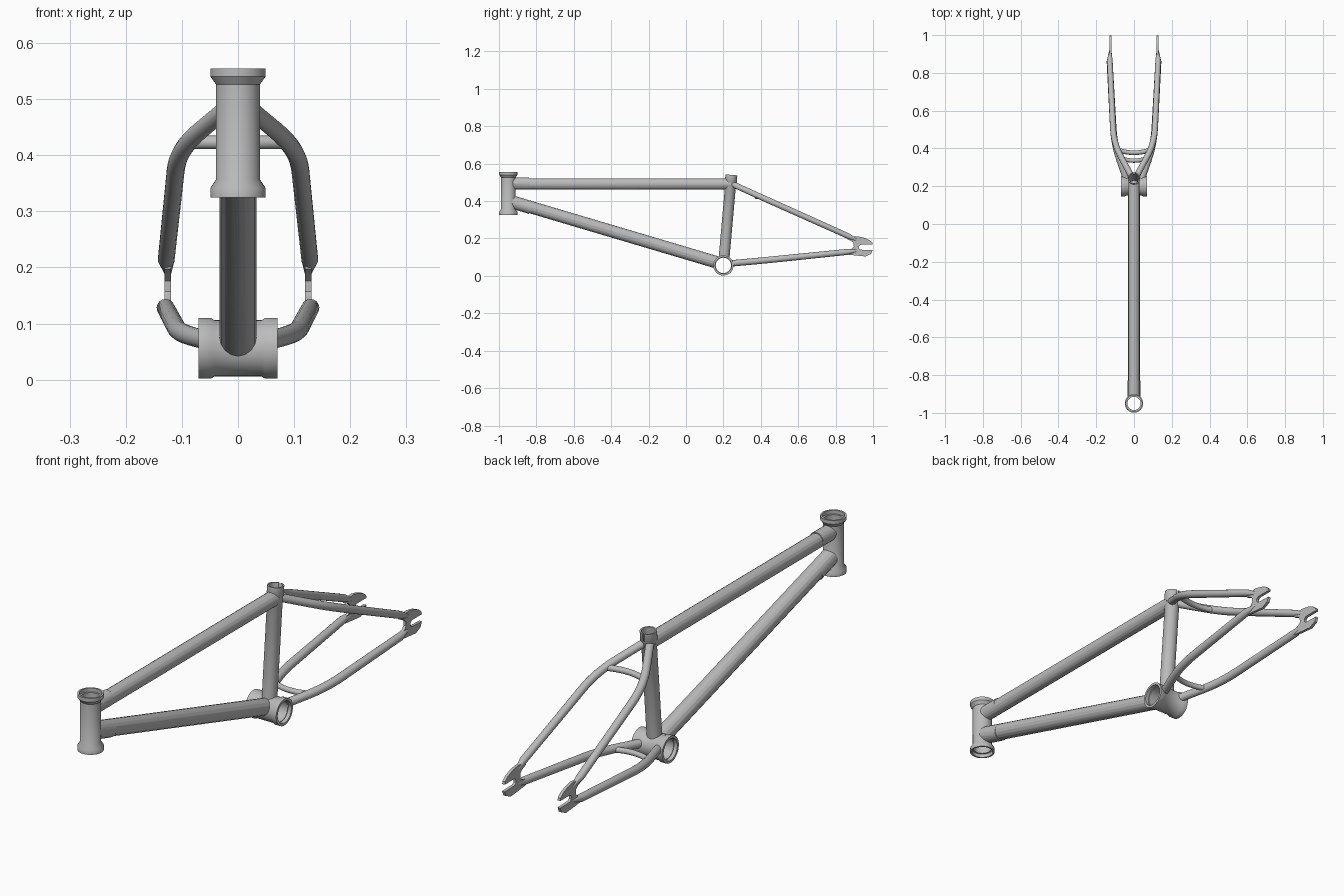
import bpy, bmesh, math
from mathutils import Vector, Matrix

if "Cube" in bpy.data.objects:
    bpy.data.objects.remove(bpy.data.objects["Cube"], do_unlink=True)

grey = bpy.data.materials.new("frame grey")
grey.use_nodes = True
grey.diffuse_color = (0.5, 0.5, 0.5, 1)
grey.node_tree.nodes["Principled BSDF"].inputs["Base Color"].default_value = (0.5, 0.5, 0.5, 1)
parts = []


def add(name, bm):
    bmesh.ops.remove_doubles(bm, verts=bm.verts, dist=0.0001)
    bmesh.ops.recalc_face_normals(bm, faces=bm.faces)
    me = bpy.data.meshes.new(name)
    bm.to_mesh(me)
    bm.free()
    me.materials.append(grey)
    ob = bpy.data.objects.new(name, me)
    bpy.context.collection.objects.link(ob)
    parts.append(ob)
    return ob


def between(a, b):
    """Matrix taking local z onto the line from a to b."""
    a, b = Vector(a), Vector(b)
    return Matrix.Translation(a) @ (b - a).to_track_quat('Z', 'Y').to_matrix().to_4x4()


def lathe(name, profile, matrix):
    """Hollow turned part from a closed (radius, height) outline."""
    bm = bmesh.new()
    vs = [bm.verts.new((r, 0, h)) for r, h in profile]
    es = [bm.edges.new((vs[i - 1], vs[i])) for i in range(len(vs))]
    bmesh.ops.spin(bm, geom=vs + es, cent=(0, 0, 0), axis=(0, 0, 1),
                   angle=math.tau, steps=48, use_duplicate=False)
    bm.transform(matrix)
    return add(name, bm)


def tube(name, points, radii, bend=0.0):
    """Round tube along points, with inner corners eased over the bend length."""
    pts = [Vector(p) for p in points]
    path = [(pts[0], radii[0])]
    for i in range(1, len(pts) - 1):
        p, r = pts[i], radii[i]
        back, ahead = pts[i - 1] - p, pts[i + 1] - p
        d = min(bend, back.length * 0.45, ahead.length * 0.45)
        if bend == 0 or i > 1:
            path.append((p, r))
            continue
        a, b = p + back.normalized() * d, p + ahead.normalized() * d
        for k in range(9):
            t = k / 8
            path.append((a * (1 - t) ** 2 + p * 2 * t * (1 - t) + b * t * t, r))
    path.append((pts[-1], radii[-1]))
    cu = bpy.data.curves.new(name, 'CURVE')
    cu.dimensions = '3D'
    cu.bevel_depth = 1.0
    cu.bevel_resolution = 6
    cu.use_fill_caps = True
    sp = cu.splines.new('POLY')
    sp.points.add(len(path) - 1)
    for q, (p, r) in zip(sp.points, path):
        q.co = (*p, 1)
        q.radius = r
    tmp = bpy.data.objects.new(name + "_path", cu)
    bpy.context.collection.objects.link(tmp)
    dg = bpy.context.evaluated_depsgraph_get()
    bm = bmesh.new()
    bm.from_mesh(tmp.evaluated_get(dg).to_mesh())
    bpy.data.objects.remove(tmp, do_unlink=True)
    bpy.data.curves.remove(cu)
    return add(name, bm)


def cut(obs, bm):
    """Subtract a closed shape from parts, then discard the cutter."""
    cutter = add("cutter", bm)
    parts.remove(cutter)
    cutter.hide_render = True
    for ob in obs:
        mod = ob.modifiers.new("bore", 'BOOLEAN')
        mod.operation = 'DIFFERENCE'
        mod.solver = 'EXACT'
        mod.object = cutter
        bpy.context.view_layer.objects.active = ob
        bpy.ops.object.modifier_apply(modifier=mod.name)
    bpy.data.objects.remove(cutter, do_unlink=True)


def rod(a, b, r):
    bm = bmesh.new()
    length = (Vector(b) - Vector(a)).length
    bmesh.ops.create_cone(bm, cap_ends=True, segments=48, radius1=r, radius2=r, depth=length,
                          matrix=between(a, b) @ Matrix.Translation((0, 0, length / 2)))
    return bm


# Head tube with flared cups
HEAD_Y = -0.95
lathe("head_tube", [(0.049, 0.325), (0.049, 0.342), (0.039, 0.357), (0.039, 0.526),
                    (0.049, 0.54), (0.049, 0.555), (0.042, 0.555), (0.042, 0.54),
                    (0.035, 0.54), (0.035, 0.34), (0.042, 0.34), (0.042, 0.325)],
      Matrix.Translation((0, HEAD_Y, 0)))

# Bottom bracket shell with raised ends
BB = Vector((0, 0.2, 0.056))
half = [(0.05, 0.042), (0.054, 0.048), (0.054, 0.07), (0.044, 0.07), (0.044, 0.055), (0.041, 0.055)]
lathe("bottom_bracket_shell", half + [(r, -h) for r, h in reversed(half)],
      between(BB, BB + Vector((1, 0, 0))))

# Seat tube with collar and a slit at the back
SEAT = Vector((0, 0.243, 0.54))
L = (SEAT - BB).length
seat = lathe("seat_tube", [(0.029, 0.02), (0.029, L - 0.043), (0.032, L - 0.038), (0.032, L),
                           (0.026, L), (0.026, 0.02)], between(BB, SEAT))
slit = bmesh.new()
bmesh.ops.create_cube(slit, size=1, matrix=Matrix.Translation(SEAT + Vector((0, 0.03, 0)))
                      @ Matrix.Diagonal((0.008, 0.05, 0.07, 1)))
cut([seat], slit)

# Main tubes and their reinforcing sleeves at the head
down_a = Vector((0, HEAD_Y, 0.403))
down_b = Vector((0, 0.2, 0.062))
down_dir = (down_b - down_a).normalized()
top_tube = tube("top_tube", [(0, HEAD_Y, 0.492), (0, 0.24, 0.492)], [0.03, 0.03])
down_tube = tube("down_tube", [down_a, down_b], [0.033, 0.033])
top_sleeve = tube("top_tube_gusset", [(0, HEAD_Y, 0.495), (0, -0.84, 0.495)], [0.031, 0.031])
low = down_a + Vector((0, 0, -0.003))
down_sleeve = tube("down_tube_gusset", [low, low + down_dir * 0.125], [0.034, 0.034])

# Rear stays and dropouts on both sides
plate = [(0.86, 0.207), (0.915, 0.212), (0.95, 0.205), (0.98, 0.192), (0.996, 0.178),
         (0.998, 0.167), (0.935, 0.167), (0.925, 0.16), (0.925, 0.147), (0.935, 0.14),
         (0.998, 0.138), (0.99, 0.118), (0.96, 0.104), (0.86, 0.114), (0.86, 0.138),
         (0.885, 0.144), (0.897, 0.157), (0.896, 0.176), (0.884, 0.187), (0.86, 0.197)]
chain, stays = [], []
for s, side in ((1, "left"), (-1, "right")):
    stays.append(tube(side + "_seat_stay",
                      [(s * 0.012, 0.25, 0.49), (s * 0.107, 0.425, 0.411),
                       (s * 0.128, 0.865, 0.214), (s * 0.125, 0.918, 0.19)],
                      [0.016, 0.016, 0.015, 0.006], 0.09))
    chain.append(tube(side + "_chain_stay",
                      [(s * 0.035, 0.22, 0.065), (s * 0.105, 0.42, 0.083),
                       (s * 0.129, 0.86, 0.128), (s * 0.125, 0.918, 0.136)],
                      [0.017, 0.017, 0.016, 0.006], 0.09))
    bm = bmesh.new()
    face = bm.faces.new([bm.verts.new((s * 0.125 - 0.006, y, z)) for y, z in plate])
    ext = bmesh.ops.extrude_face_region(bm, geom=[face])["geom"]
    bmesh.ops.translate(bm, vec=(0.012, 0, 0),
                        verts=[v for v in ext if isinstance(v, bmesh.types.BMVert)])
    add(side + "_dropout", bm)


# Bowed bridges between the stays
def bridge(name, half_width, y, z, r):
    pts = [(half_width * t / 5, y + 0.018 * (t / 5) ** 2, z) for t in range(-5, 6)]
    tube(name, pts, [r] * len(pts))


bridge("seat_stay_bridge", 0.09, 0.377, 0.423, 0.012)
bridge("chain_stay_bridge", 0.078, 0.335, 0.075, 0.011)

# Clear the bores where tubes meet the hollow shells
cut([top_tube, down_tube, top_sleeve, down_sleeve],
    rod((0, HEAD_Y, 0.2), (0, HEAD_Y, 0.7), 0.0355))
cut([down_tube, seat] + chain, rod(BB - Vector((0.2, 0, 0)), BB + Vector((0.2, 0, 0)), 0.0415))
axis = (SEAT - BB).normalized()
cut([top_tube] + stays, rod(BB + axis * 0.2, SEAT + axis * 0.1, 0.0265))

# Smooth the round parts while keeping rims crisp
bpy.ops.object.select_all(action='DESELECT')
for ob in parts:
    ob.select_set(True)
bpy.context.view_layer.objects.active = parts[0]
bpy.ops.object.shade_smooth_by_angle(angle=math.radians(35))
